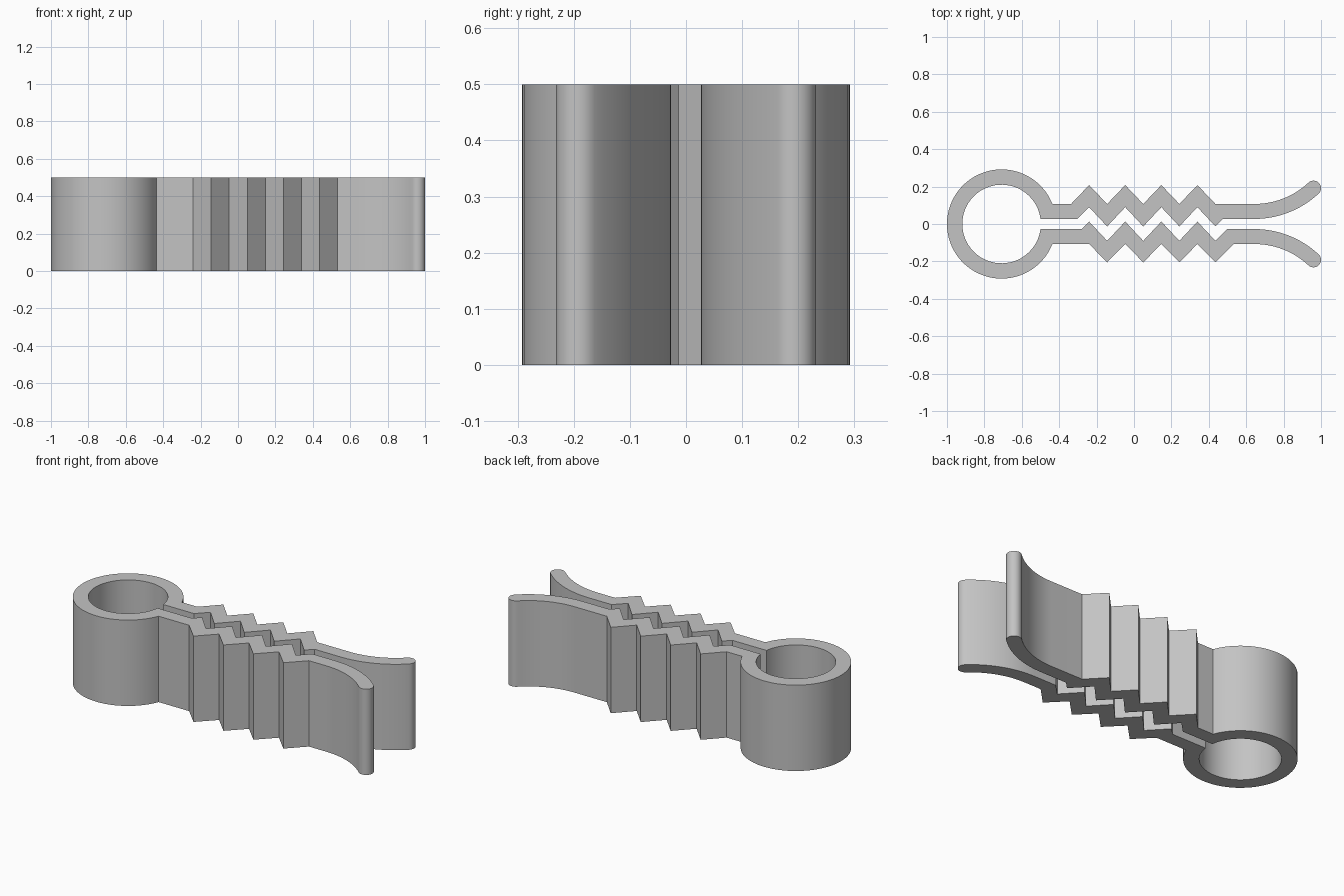
import bpy
import bmesh
from math import sin, cos, pi, asin, radians

cube = bpy.data.objects.get("Cube")
if cube:
    bpy.data.objects.remove(cube, do_unlink=True)

HEIGHT = 0.5
GAP, WIDTH = 0.027, 0.08          # half gap between the jaws, jaw thickness
SIDE = GAP + WIDTH                # outer side of a straight jaw
RING_X, RING_OUT, RING_IN = -0.708, 0.292, 0.21
TOOTH_X, TOOTH_STEP = -0.24, 0.0965


def arc(cx, cy, r, start, end, steps):
    return [(cx + r * cos(start + (end - start) * i / steps),
             cy + r * sin(start + (end - start) * i / steps))
            for i in range(steps + 1)]


def zigzag(first, last, even_y, odd_y):
    return [(TOOTH_X + TOOTH_STEP * k, odd_y if k % 2 else even_y)
            for k in range(first, last + 1)]


def flared_tip():
    """Curved handle with a rounded end, from the inner to the outer side."""
    cx, mid_r, sweep = 0.643, 0.465, radians(43)
    half = WIDTH / 2
    cy = GAP + mid_r + half
    start, end = -pi / 2, -pi / 2 + sweep
    inner = arc(cx, cy, mid_r + half, start, end, 16)
    cap = arc(cx + mid_r * cos(end), cy + mid_r * sin(end), half, end, end + pi, 12)
    outer = arc(cx, cy, mid_r - half, end, start, 16)
    return inner + cap[1:-1] + outer


# Outline of the clip, walked once around
a_out, a_in = asin(SIDE / RING_OUT), asin(GAP / RING_IN)
tip = flared_tip()

ring_outside = arc(RING_X, 0, RING_OUT, a_out, 2 * pi - a_out, 64)
ring_inside = arc(RING_X, 0, RING_IN, 2 * pi - a_in, a_in, 64)

front_outside = zigzag(0, 8, -SIDE, -0.205)
front_tip = [(x, -y) for x, y in reversed(tip)]
front_inside = [(0.498, -GAP)] + zigzag(0, 7, 0.013, -0.09)[::-1] + [(-0.28, -GAP)]

back_inside = [(-0.303, GAP)] + zigzag(0, 7, 0.09, -0.013) + [(0.475, GAP)]
back_outside = zigzag(-1, 7, 0.208, SIDE)[::-1]

outline = (ring_outside + front_outside + front_tip + front_inside
           + ring_inside + back_inside + tip + back_outside)

# Extrude the outline upwards
bm = bmesh.new()
base = bm.faces.new([bm.verts.new((x, y, 0)) for x, y in outline])
top = bmesh.ops.extrude_face_region(bm, geom=[base], use_keep_orig=True)
bmesh.ops.translate(bm, vec=(0, 0, HEIGHT),
                    verts=[g for g in top["geom"] if isinstance(g, bmesh.types.BMVert)])
bmesh.ops.recalc_face_normals(bm, faces=bm.faces)
bmesh.ops.triangulate(bm, faces=[f for f in bm.faces if len(f.verts) > 4])
mesh = bpy.data.meshes.new("clip_body")
bm.to_mesh(mesh)
bm.free()

# Plain grey material
grey = bpy.data.materials.new("plain grey")
grey.use_nodes = True
colour = (0.55, 0.55, 0.55, 1)
grey.diffuse_color = colour
grey.node_tree.nodes["Principled BSDF"].inputs["Base Color"].default_value = colour
mesh.materials.append(grey)

clip = bpy.data.objects.new("clip_body", mesh)
bpy.context.collection.objects.link(clip)
bpy.ops.object.select_all(action="DESELECT")
clip.select_set(True)
bpy.context.view_layer.objects.active = clip
bpy.ops.object.shade_smooth_by_angle(angle=radians(25))
